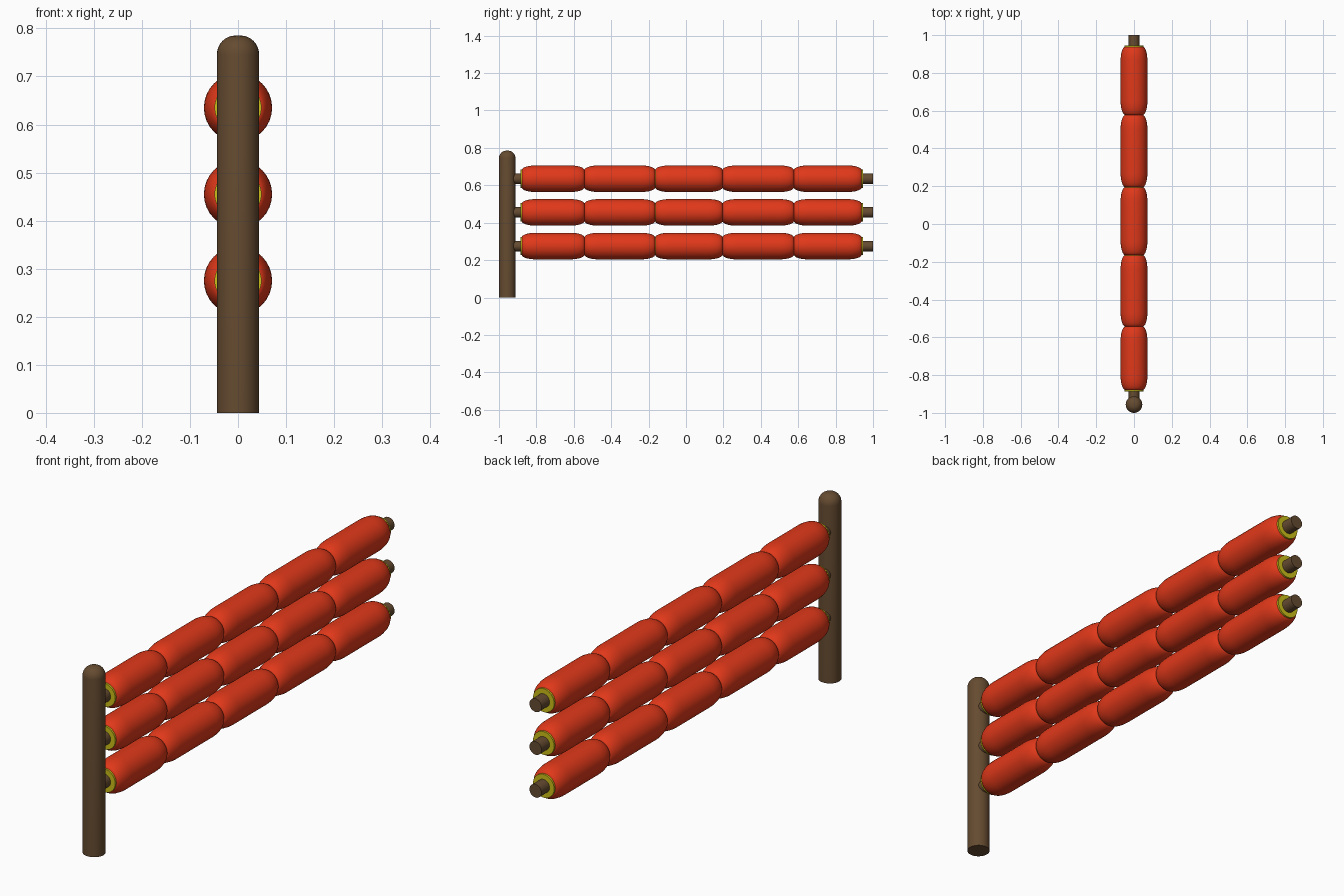
import bpy, math
from mathutils import Matrix

if "Cube" in bpy.data.objects:
    bpy.data.objects.remove(bpy.data.objects["Cube"])


def material(name, color):
    m = bpy.data.materials.new(name)
    m.diffuse_color = color
    m.use_nodes = True
    m.node_tree.nodes["Principled BSDF"].inputs["Base Color"].default_value = m.diffuse_color
    return m


BROWN = material("brown_metal", (0.13, 0.07, 0.03, 1))
RED = material("red_plastic", (0.75, 0.04, 0.01, 1))
YELLOW = material("yellow_plastic", (0.60, 0.52, 0.01, 1))


def lathe(name, profile, mat, matrix, sides=32):
    """Revolve (radius, height) points around z; close both ends."""
    verts, faces = [], []
    for r, h in profile:
        for i in range(sides):
            a = 2 * math.pi * i / sides
            verts.append((r * math.cos(a), r * math.sin(a), h))
    for k in range(len(profile) - 1):
        for i in range(sides):
            j = (i + 1) % sides
            faces.append((k * sides + i, k * sides + j,
                          (k + 1) * sides + j, (k + 1) * sides + i))
    faces.append(tuple(reversed(range(sides))))
    faces.append(tuple(range(len(verts) - sides, len(verts))))
    mesh = bpy.data.meshes.new(name)
    mesh.from_pydata(verts, [], faces)
    mesh.materials.append(mat)
    obj = bpy.data.objects.new(name, mesh)
    bpy.context.collection.objects.link(obj)
    obj.matrix_world = matrix
    bpy.context.view_layer.objects.active = obj
    obj.select_set(True)
    bpy.ops.object.shade_smooth_by_angle(angle=math.radians(40))
    obj.select_set(False)
    return obj


def along_y(y, z):
    return Matrix.Translation((0, y, z)) @ Matrix.Rotation(-math.pi / 2, 4, 'X')


# Post with rounded top
R, TOP, POST_Y = 0.044, 0.785, -0.956
dome = [(0.006 + 0.038 * math.cos(t), TOP - 0.04 + 0.04 * math.sin(t))
        for t in (math.pi / 2 * i / 8 for i in range(9))]
lathe("post", [(R, 0)] + dome, BROWN, Matrix.Translation((0, POST_Y, 0)))

rings = [-0.879, -0.543, -0.165, 0.195, 0.577, 0.939]
END_R, FULL_R, TAPER = 0.046, 0.071, 0.075

for z in (0.275, 0.455, 0.635):
    # Rail through the rollers
    lathe("rail", [(0.028, 0), (0.028, 1 - POST_Y)], BROWN, along_y(POST_Y, z), 24)

    # Spacer rings
    for y in rings:
        lathe("spacer_ring", [(0.049, -0.007), (0.049, 0.007)], YELLOW, along_y(y, z))

    # Rounded barrel rollers between rings
    for a, b in zip(rings, rings[1:]):
        length = b - a
        curve = [(END_R + (FULL_R - END_R) * math.sin(t), TAPER * (1 - math.cos(t)))
                 for t in (math.pi / 2 * i / 8 for i in range(9))]
        profile = curve + [(r, length - h) for r, h in reversed(curve)]
        lathe("roller", profile, RED, along_y(a, z))
